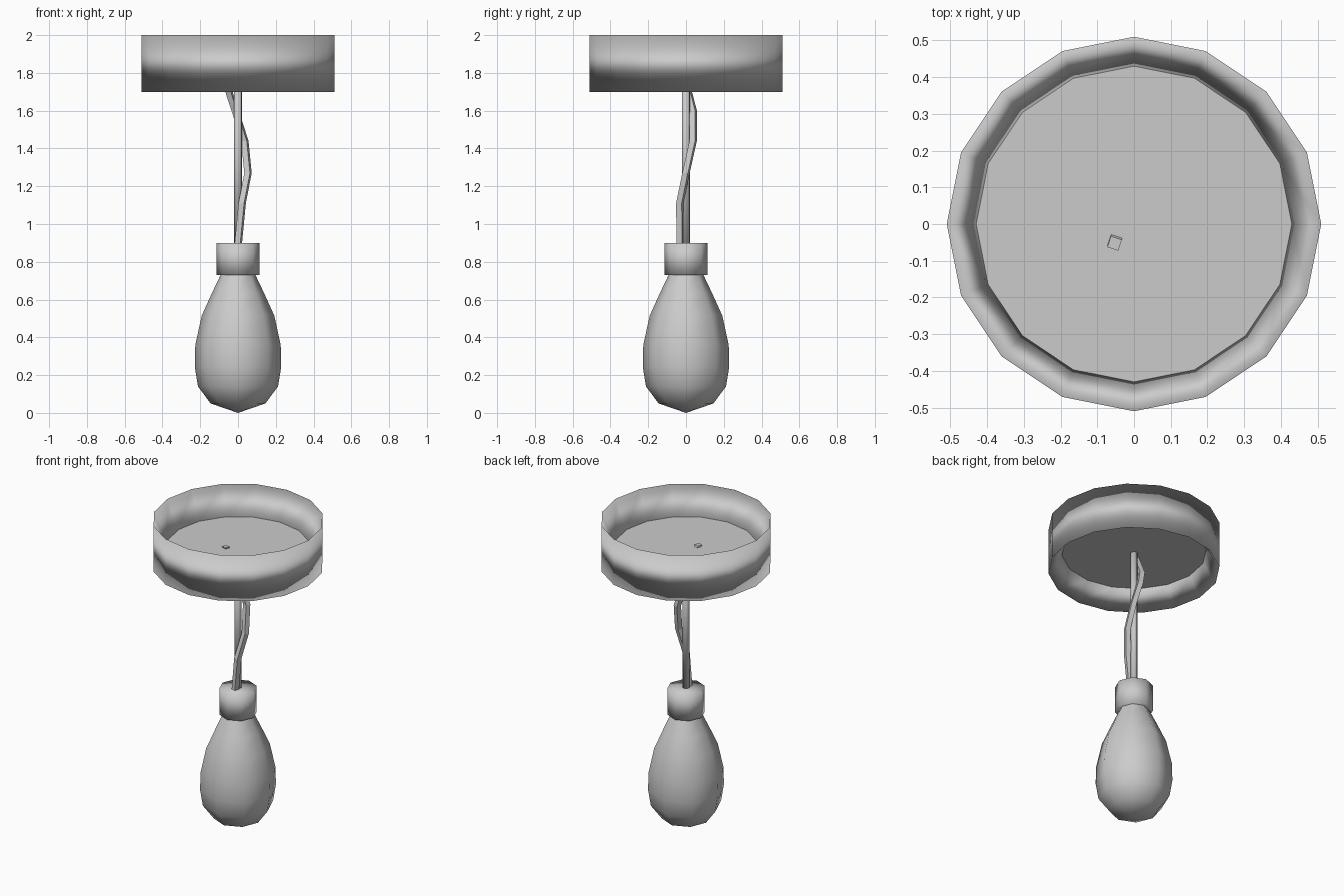
import bpy
import bmesh
from math import cos, sin, tau
from mathutils import Vector

cube = bpy.data.objects.get("Cube")
if cube:
    bpy.data.objects.remove(cube)

grey = bpy.data.materials.new("plain_grey")
grey.use_nodes = True
grey.diffuse_color = (0.6, 0.6, 0.6, 1)
grey.node_tree.nodes["Principled BSDF"].inputs["Base Color"].default_value = (0.6, 0.6, 0.6, 1)


def finish(name, bm, smooth=True):
    bmesh.ops.recalc_face_normals(bm, faces=bm.faces)
    for face in bm.faces:
        face.smooth = smooth
    mesh = bpy.data.meshes.new(name)
    bm.to_mesh(mesh)
    bm.free()
    mesh.materials.append(grey)
    obj = bpy.data.objects.new(name, mesh)
    bpy.context.collection.objects.link(obj)


def lathe(name, profile, sides, closed=False):
    """Turn a (radius, height) profile about the z axis."""
    bm = bmesh.new()
    rings = []
    for r, z in profile:
        if r == 0:
            rings.append([bm.verts.new((0, 0, z))] * sides)
        else:
            rings.append([bm.verts.new((r * cos(tau * i / sides), r * sin(tau * i / sides), z))
                          for i in range(sides)])
    pairs = list(zip(rings, rings[1:]))
    if closed:
        pairs.append((rings[-1], rings[0]))
    for low, high in pairs:
        for i in range(sides):
            j = (i + 1) % sides
            corners = [low[i], low[j], high[j], high[i]]
            bm.faces.new(list(dict.fromkeys(corners)))
    finish(name, bm)


def tube(name, path, radius, sides):
    """Sweep a regular section along a path, keeping it level."""
    bm = bmesh.new()
    rings = []
    for p in path:
        rings.append([bm.verts.new(Vector(p) + radius * Vector(
            (cos(tau * (i + 0.3) / sides), sin(tau * (i + 0.3) / sides), 0)))
            for i in range(sides)])
    for low, high in zip(rings, rings[1:]):
        for i in range(sides):
            j = (i + 1) % sides
            bm.faces.new((low[i], low[j], high[j], high[i]))
    bm.faces.new(rings[0])
    bm.faces.new(rings[-1])
    finish(name, bm, sides > 4)


# Ceiling mount: thin-edged drum whose inside tapers to a plate from both ends
lathe("mount_wall", [(0.51, 1.70), (0.51, 2.0), (0.43, 1.82)], 16, closed=True)
plate = bmesh.new()
bmesh.ops.create_circle(plate, cap_ends=True, segments=16, radius=0.43)
bmesh.ops.translate(plate, verts=plate.verts, vec=(0, 0, 1.82))
finish("mount_plate", plate, smooth=False)

# Straight rod and the wire winding around it
tube("hanging_rod", [(0, 0, 0.88), (0, 0, 1.815)], 0.021, 8)
tube("wound_wire", [(0, -0.03, 0.88), (0.022, -0.033, 1.11), (0.053, 0, 1.27),
                    (0.036, 0.038, 1.44), (-0.015, 0.038, 1.60), (-0.045, 0.015, 1.69),
                    (-0.053, -0.053, 1.83)], 0.022, 4)

# Socket and bulb
lathe("bulb_socket", [(0, 0.73), (0.113, 0.73), (0.113, 0.90), (0, 0.90)], 8)
lathe("bulb_glass", [(0, 0), (0.145, 0.05), (0.212, 0.14), (0.229, 0.245), (0.226, 0.36),
                     (0.192, 0.515), (0.14, 0.63), (0.09, 0.735)], 8)
